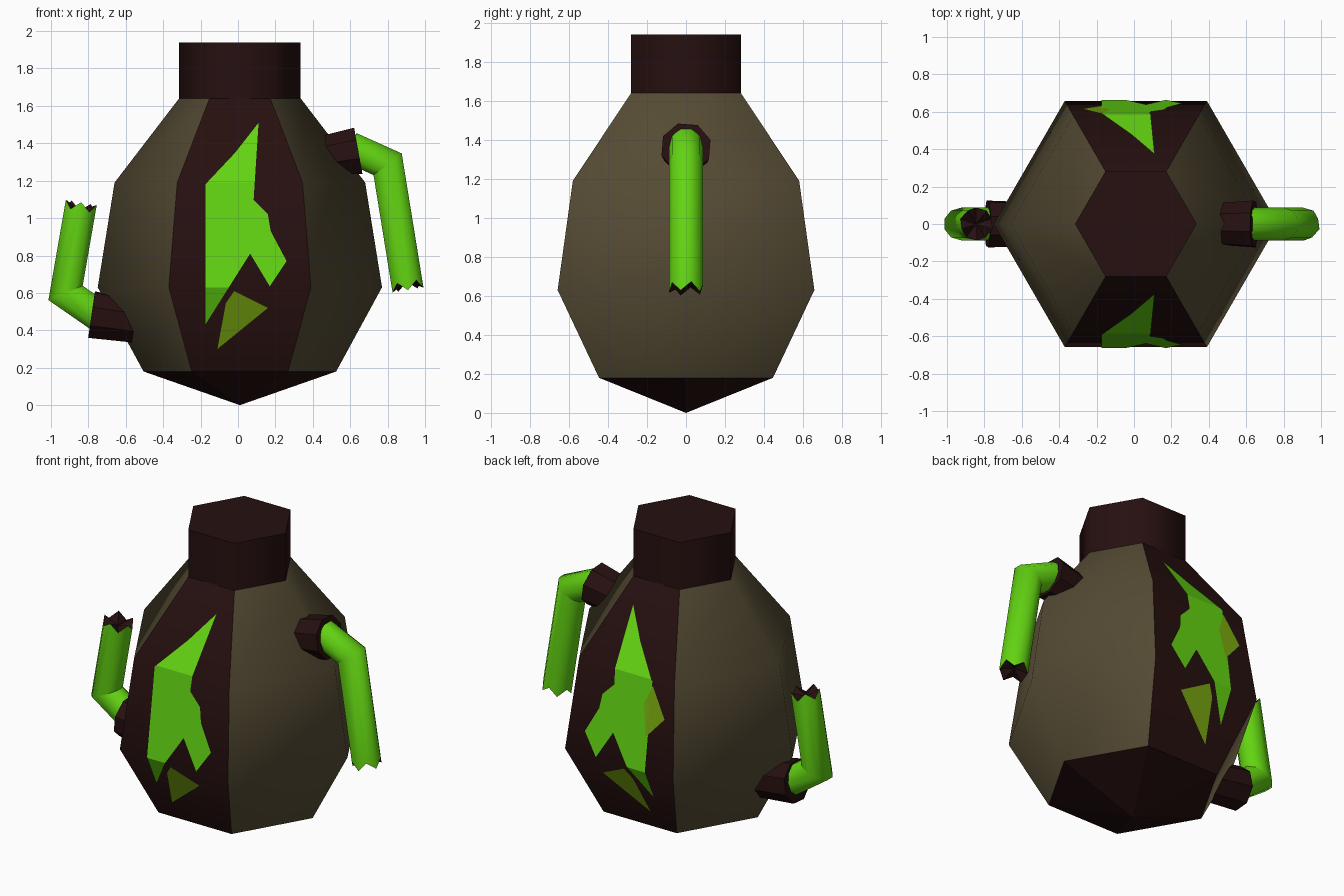
import bpy, bmesh
from math import sin, cos, pi, radians
from mathutils import Vector

cube = bpy.data.objects.get("Cube")
if cube:
    bpy.data.objects.remove(cube, do_unlink=True)


def material(name, rgb):
    m = bpy.data.materials.new(name)
    m.use_nodes = True
    m.diffuse_color = (*rgb, 1)
    bsdf = m.node_tree.nodes["Principled BSDF"]
    bsdf.inputs["Base Color"].default_value = (*rgb, 1)
    bsdf.inputs["Roughness"].default_value = 0.8
    return m


MAROON = material("dark maroon", (0.02, 0.005, 0.005))
TAN = material("clay brown", (0.09, 0.07, 0.034))
GREEN = material("bright green", (0.125, 0.66, 0.006))
OLIVE = material("olive green", (0.2, 0.4, 0.005))

CX = 0.01
# body profile: radius, height
PROFILE = [(0.515, 0.18), (0.76, 0.63), (0.67, 1.19), (0.325, 1.64)]


def finish(name, bm, mats, recalc=True):
    if recalc:
        bmesh.ops.recalc_face_normals(bm, faces=bm.faces)
    me = bpy.data.meshes.new(name)
    bm.to_mesh(me)
    bm.free()
    for m in mats:
        me.materials.append(m)
    ob = bpy.data.objects.new(name, me)
    bpy.context.collection.objects.link(ob)
    return ob


def hexagon(bm, r, z):
    return [bm.verts.new((CX + r * cos(pi / 3 * i), r * sin(pi / 3 * i), z)) for i in range(6)]


def skin(bm, a, b):
    n = len(a)
    return [bm.faces.new((a[i], a[(i + 1) % n], b[(i + 1) % n], b[i])) for i in range(n)]


# Body: hexagonal shell with dark front and back panels
bm = bmesh.new()
rings = [hexagon(bm, r, z) for r, z in PROFILE]
for a, b in zip(rings, rings[1:]):
    for i, f in enumerate(skin(bm, a, b)):
        f.smooth = True
        f.material_index = 1 if i in (1, 4) else 0
for e in bm.edges:
    if len({f.material_index for f in e.link_faces}) > 1:
        e.smooth = False
finish("body", bm, [TAN, MAROON])

# Base: shallow point under the body
bm = bmesh.new()
ring = hexagon(bm, *PROFILE[0])
tip = bm.verts.new((CX, 0, 0))
for i in range(6):
    bm.faces.new((ring[(i + 1) % 6], ring[i], tip))
finish("base", bm, [MAROON])

# Neck: short hexagonal column with a flat lid
bm = bmesh.new()
low, high = hexagon(bm, 0.325, 1.64), hexagon(bm, 0.325, 1.94)
for f in skin(bm, low, high):
    f.smooth = True
bm.faces.new(high)
for e in bm.edges:
    e.smooth = abs(e.verts[0].co.z - e.verts[1].co.z) > 0.1
finish("neck", bm, [MAROON])


# Painted marks: thin plates that follow the front and back panels
def panel_depth(z):
    for (r0, z0), (r1, z1) in zip(PROFILE, PROFILE[1:]):
        if z <= z1:
            return cos(pi / 6) * (r0 + (r1 - r0) * (z - z0) / (z1 - z0))
    return 0


def mark(name, outline, side, mat):
    bm = bmesh.new()
    bm.faces.new([bm.verts.new((x, 0, z)) for x, z in outline])
    bmesh.ops.triangulate(bm, faces=bm.faces[:])
    for _, z in PROFILE[1:3]:
        bmesh.ops.bisect_plane(bm, geom=bm.verts[:] + bm.edges[:] + bm.faces[:],
                               plane_co=(0, 0, z), plane_no=(0, 0, 1))
    for v in bm.verts:
        v.co.y = side * (panel_depth(v.co.z) + 0.006)
    bm.normal_update()
    for f in bm.faces:
        if f.normal.y * side < 0:
            f.normal_flip()
    finish(name, bm, [mat], recalc=False)


BOLT = [(0.11, 1.51), (0, 1.18), (0.16, 1.02), (0.175, 0.93), (0.26, 0.77), (0.17, 0.635),
        (0.175, 0.77), (0.09, 0.975), (0.065, 0.81), (-0.175, 0.43), (-0.035, 0.92),
        (-0.175, 1.18), (-0.015, 1.35)]
CHIP = [(-0.02, 0.61), (0.16, 0.52), (-0.11, 0.3), (0.035, 0.475), (0.06, 0.515), (-0.065, 0.545)]
HOOK = [(-0.18, 1.155), (-0.28, 0.975), (-0.16, 0.84), (-0.215, 0.975), (-0.13, 1.03)]
for label, side in (("front", -1), ("back", 1)):
    mark(label + "_bolt_mark", BOLT, side, GREEN)
    mark(label + "_chip_mark", CHIP, side, OLIVE)
mark("back_hook_mark", HOOK, 1, OLIVE)


# Bent tubes and their collars, swept along paths in the x-z plane
def sweep_ring(bm, centre, axis, radius, sides, stretch=1):
    axis = axis.normalized()
    across = Vector((axis.z, 0, -axis.x))
    return [bm.verts.new(centre + radius * (across * stretch * cos(2 * pi * i / sides + radians(18))
                                            + Vector((0, sin(2 * pi * i / sides + radians(18)), 0))))
            for i in range(sides)]


def collar(name, start, end, r0, r1):
    a, b = Vector((start[0], 0, start[1])), Vector((end[0], 0, end[1]))
    bm = bmesh.new()
    ra, rb = (sweep_ring(bm, p, b - a, r, 8) for p, r in ((a, r0), (b, r1)))
    skin(bm, ra, rb)
    bm.faces.new(ra)
    bm.faces.new(rb)
    finish(name, bm, [MAROON])


def tube(name, path, radius=0.088, sides=10):
    a, b, c = (Vector((x, 0, z)) for x, z in path)
    d0, d1 = (b - a).normalized(), (c - b).normalized()
    bend = d0 + d1
    bm = bmesh.new()
    r0 = sweep_ring(bm, a, d0, radius, sides)
    r1 = sweep_ring(bm, b, bend, radius, sides, 2 / bend.length)
    r2 = sweep_ring(bm, c, d1, radius, sides)
    for f in skin(bm, r0, r1) + skin(bm, r1, r2):
        f.smooth = True
    # ragged broken end with a dark hollow
    for i, v in enumerate(r2):
        v.co += d1 * (0.025 if i % 2 else -0.02)
    hollow = bm.verts.new(c - d1 * 0.02)
    for i in range(sides):
        f = bm.faces.new((r2[i], r2[(i + 1) % sides], hollow))
        f.material_index = 1
    for e in bm.edges:
        mats = {f.material_index for f in e.link_faces}
        mid = (e.verts[0].co + e.verts[1].co) / 2
        if len(mats) > 1 or (e.verts[0] in r1 and e.verts[1] in r1 and (mid - b).dot(d1 - d0) > 0):
            e.smooth = False
    finish(name, bm, [GREEN, MAROON])


collar("left_collar", (0.42, 1.32), (0.643, 1.36), 0.115, 0.132)
tube("left_tube", [(0.6, 1.378), (0.8, 1.288), (0.905, 0.64)])
collar("right_collar", (-0.49, 0.442), (-0.783, 0.484), 0.12, 0.132)
tube("right_tube", [(-0.74, 0.474), (-0.922, 0.6), (-0.842, 1.06)])
